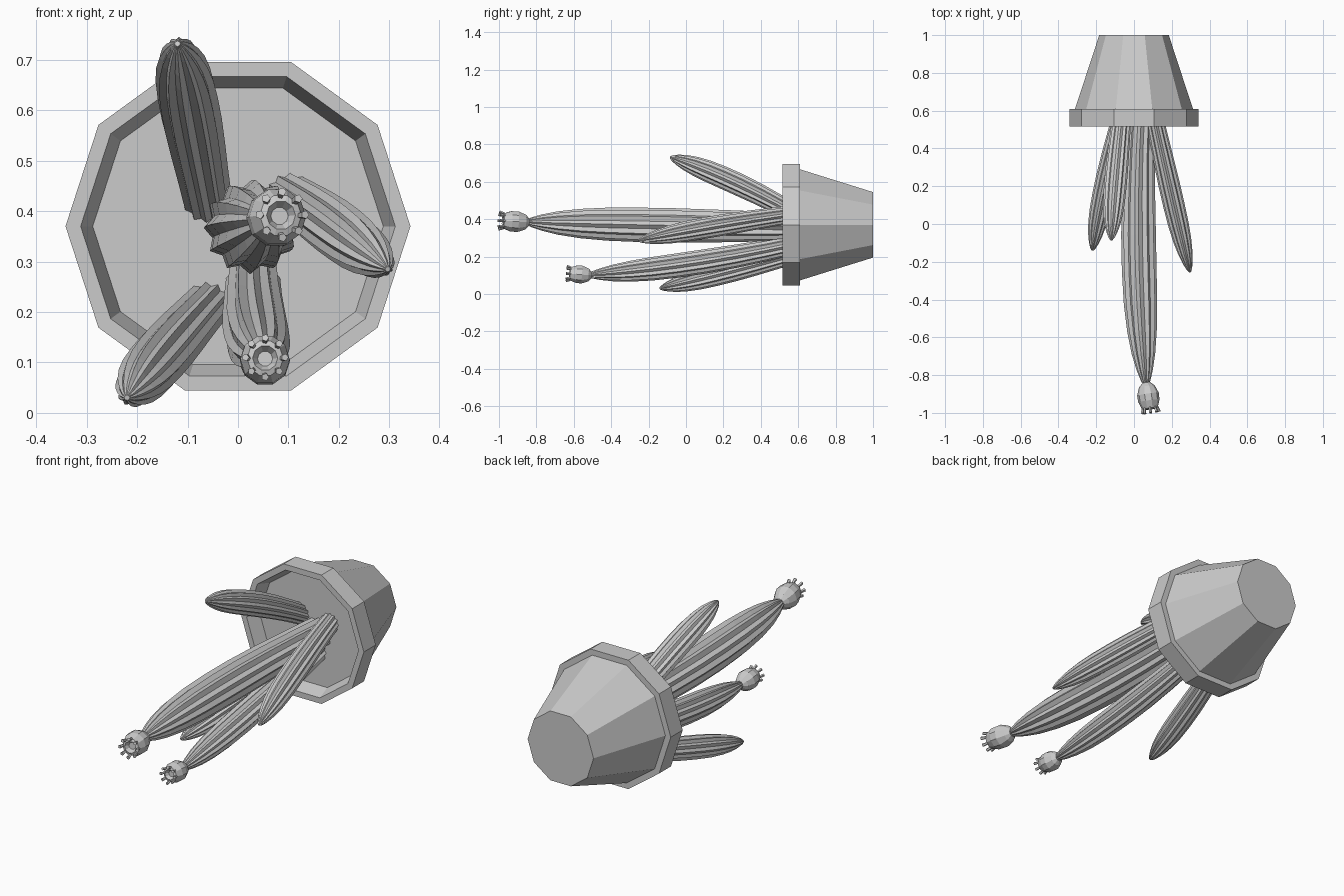
import bpy, bmesh, math
from mathutils import Vector

if "Cube" in bpy.data.objects:
    bpy.data.objects.remove(bpy.data.objects["Cube"])


def make_object(name, rings, cap_start=True, cap_end=True):
    """Skin a list of equal-length vertex rings into a flat-shaded mesh."""
    bm = bmesh.new()
    loops = [[bm.verts.new(p) for p in ring] for ring in rings]
    n = len(loops[0])
    for a, b in zip(loops, loops[1:]):
        for i in range(n):
            j = (i + 1) % n
            bm.faces.new((a[i], a[j], b[j], b[i]))
    if cap_start:
        bm.faces.new(loops[0][::-1])
    if cap_end:
        bm.faces.new(loops[-1])
    bmesh.ops.recalc_face_normals(bm, faces=bm.faces)
    mesh = bpy.data.meshes.new(name)
    bm.to_mesh(mesh)
    bm.free()
    obj = bpy.data.objects.new(name, mesh)
    bpy.context.collection.objects.link(obj)
    return obj


def ring(centre, axis, radius, sides, valley=1.0):
    """Polygon around an axis; odd points are pulled in to form ribs."""
    q = Vector(axis).to_track_quat('Z', 'Y')
    pts = []
    for i in range(sides):
        a = 2 * math.pi * i / sides
        r = radius * (valley if i % 2 else 1.0)
        pts.append(Vector(centre) + q @ Vector((r * math.cos(a), r * math.sin(a), 0)))
    return pts


# Ten-sided pot lying on its side, with rim, inner wall and soil
def pot_ring(r, y):
    return [(r * math.cos(math.tau * i / 10), y, 0.37 + r * math.sin(math.tau * i / 10))
            for i in range(10)]


pot_profile = [(0.184, 1.0), (0.312, 0.61), (0.342, 0.61), (0.342, 0.515),
               (0.312, 0.515), (0.288, 0.585)]
make_object("pot", [pot_ring(r, y) for r, y in pot_profile])

# Ribbed cactus stems: quadratic centre line through base, middle and tip
STEM = [(0, .82), (.15, .88), (.3, .95), (.45, 1), (.58, 1), (.7, .96), (.8, .85),
        (.88, .68), (.94, .47), (.98, .27), (1, .1)]


def stem(name, base, mid, tip, radius):
    base, mid, tip = Vector(base), Vector(mid), Vector(tip)
    rings = []
    for t, k in STEM:
        c = (base * (1 - t) * (1 - 2 * t) + mid * 4 * t * (1 - t) + tip * t * (2 * t - 1))
        d = base * (4 * t - 3) + mid * (4 - 8 * t) + tip * (4 * t - 1)
        rings.append(ring(c, d, radius * k, 24, 0.84))
    make_object(name, rings)


stem("tall_stem", (.04, .60, .36), (.025, -.13, .368), (.065, -.86, .385), .092)
stem("lower_stem", (.03, .60, .27), (.035, .04, .165), (.055, -.53, .10), .065)
stem("upper_stem", (-.06, .60, .42), (-.095, .25, .60), (-.12, -.085, .732), .060)
stem("right_stem", (.10, .60, .43), (.195, .17, .365), (.297, -.255, .285), .057)
stem("left_stem", (-.06, .60, .215), (-.15, .22, .115), (-.22, -.14, .03), .057)


# Flower buds with a hollow end and a crown of small petals
def bud(name, base, end, radius):
    base, end = Vector(base), Vector(end)
    axis = end - base
    profile = [(0, .35), (.12, .72), (.38, 1), (.6, .98), (.85, .72), (.88, .5), (.75, .3)]
    make_object(name, [ring(base + axis * t, axis, radius * k, 10) for t, k in profile])
    d = axis.normalized()
    mouth = base + axis * .82
    for i, p in enumerate(ring(mouth, axis, radius * .66, 8)):
        out = (p - mouth).normalized()
        lean = d + out * .25
        top = p + lean * (axis.length * .18)
        make_object(f"{name}_petal_{i + 1}",
                    [ring(p, lean, radius * .11, 5), ring(top, lean, radius * .15, 5)])


bud("tall_bud", (.065, -.84, .383), (.088, -1.0, .393), .058)
bud("lower_bud", (.053, -.505, .10), (.054, -.64, .11), .05)
